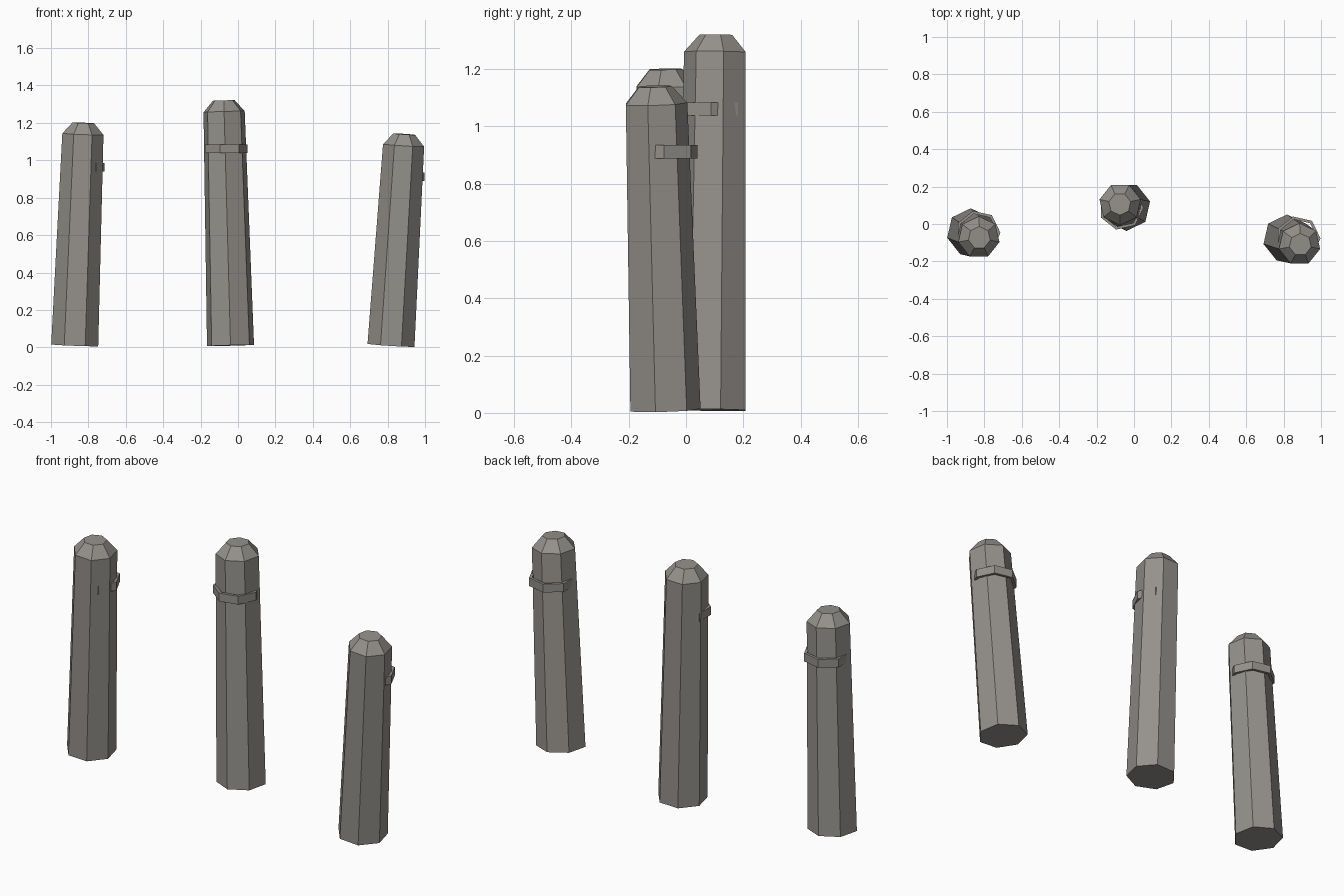
import bpy, bmesh, math
from mathutils import Vector, Matrix

if "Cube" in bpy.data.objects:
    bpy.data.objects.remove(bpy.data.objects["Cube"])

SIDES = 7
stone = bpy.data.materials.new("weathered_grey")
stone.diffuse_color = (0.30, 0.285, 0.262, 1)
stone.use_nodes = True
stone.node_tree.nodes["Principled BSDF"].inputs["Base Color"].default_value = stone.diffuse_color


def finish(name, bm):
    bmesh.ops.recalc_face_normals(bm, faces=bm.faces)
    mesh = bpy.data.meshes.new(name)
    bm.to_mesh(mesh)
    bm.free()
    mesh.materials.append(stone)
    obj = bpy.data.objects.new(name, mesh)
    bpy.context.collection.objects.link(obj)
    return obj


def loop(bm, radius, z, yaw=0.0):
    step = 2 * math.pi / SIDES
    return [bm.verts.new((radius * math.cos(yaw + i * step),
                          radius * math.sin(yaw + i * step), z)) for i in range(SIDES)]


def bridge(bm, a, b):
    for i in range(SIDES):
        j = (i + 1) % SIDES
        bm.faces.new((a[i], a[j], b[j], b[i]))


def post(name, base, top, yaw):
    """Tapered leaning post with a chamfered cap; base and top are axis ends."""
    base, top = Vector(base), Vector(top)
    axis = top - base
    h = axis.length
    bm = bmesh.new()
    rings = [loop(bm, r, z, math.radians(yaw))
             for r, z in ((0.129, 0), (0.113, h - 0.06), (0.06, h))]
    bridge(bm, rings[0], rings[1])
    bridge(bm, rings[1], rings[2])
    bm.faces.new(rings[0][::-1])
    bm.faces.new(rings[2])
    tilt = Vector((0, 0, 1)).rotation_difference(axis).to_matrix().to_4x4()
    bm.transform(Matrix.Translation(base) @ tilt)
    finish(name, bm)


def band(name, center, outer=0.12, inner=0.104, height=0.046):
    """Upright hoop, partly sunk into the post."""
    bm = bmesh.new()
    rings = [loop(bm, r, z) for r, z in ((outer, -height / 2), (outer, height / 2),
                                         (inner, height / 2), (inner, -height / 2))]
    for k in range(4):
        bridge(bm, rings[k], rings[(k + 1) % 4])
    bm.transform(Matrix.Translation(center))
    finish(name, bm)


# Leaning posts
post("left_post", (-0.873, -0.045, 0.011), (-0.827, -0.073, 1.20), 90)
post("middle_post", (-0.040, 0.092, 0.010), (-0.076, 0.107, 1.32), -90)
post("right_post", (0.818, -0.078, 0.011), (0.889, -0.110, 1.14), 90)

# Hoops
band("left_band", (-0.834, -0.047, 0.963))
band("middle_band", (-0.069, 0.087, 1.061))
band("right_band", (0.877, -0.077, 0.912))
